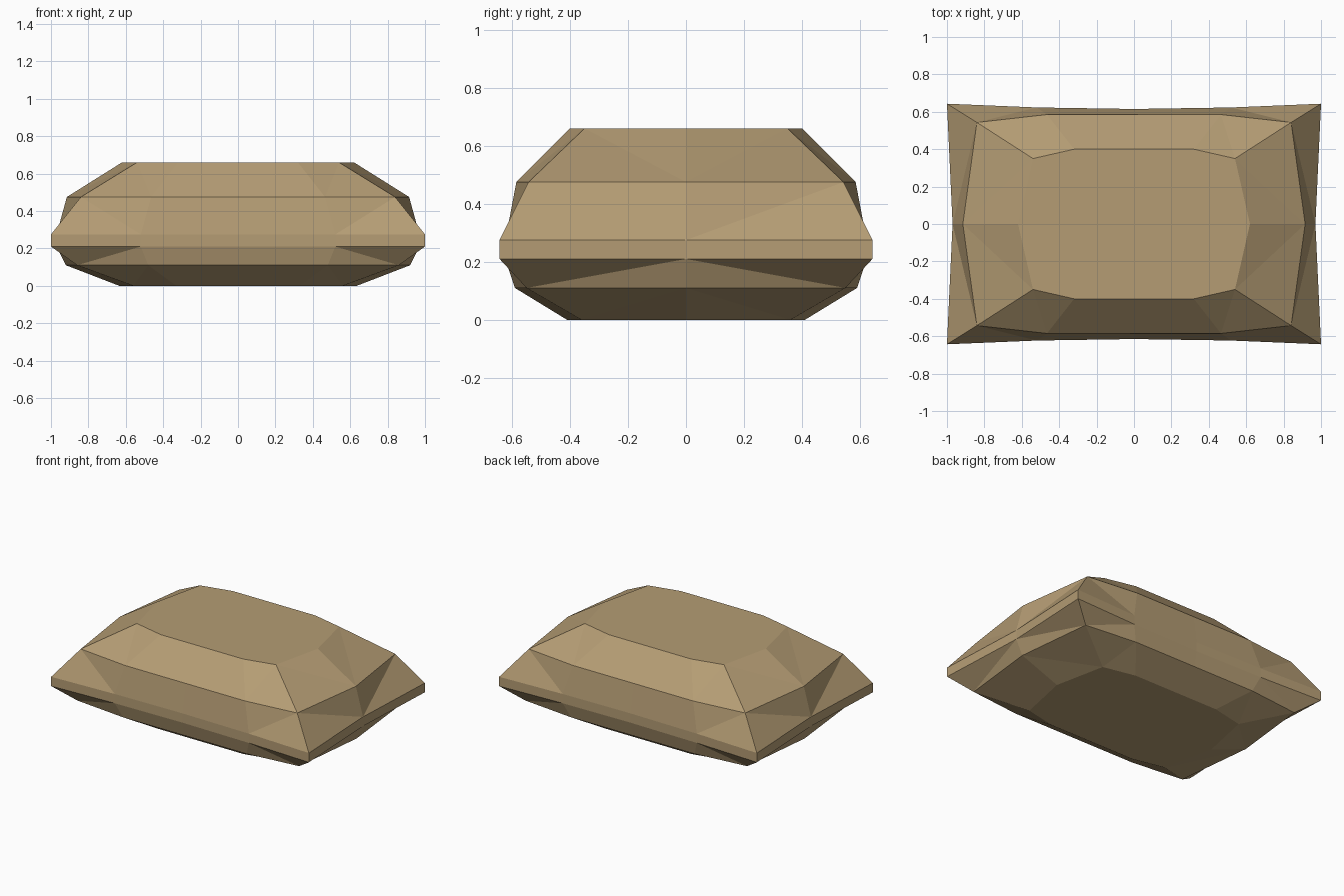
import bpy, bmesh

if "Cube" in bpy.data.objects:
    bpy.data.objects.remove(bpy.data.objects["Cube"])

# Cushion fabric
mat = bpy.data.materials.new("tan fabric")
mat.diffuse_color = (0.46, 0.335, 0.175, 1)
mat.use_nodes = True
mat.node_tree.nodes["Principled BSDF"].inputs["Base Color"].default_value = mat.diffuse_color

# Rings: z, corner (x, y), long-side point (x, y), long-side middle y, end x
RINGS = [
    (0.00, (0.56, 0.36), (0.33, 0.41), 0.41, 0.635),
    (0.11, (0.86, 0.55), (0.48, 0.59), 0.59, 0.92),
    (0.21, (1.00, 0.643), (0.52, 0.623), 0.615, 0.97),
    (0.275, (1.00, 0.643), (0.52, 0.623), 0.615, 0.97),
    (0.475, (0.84, 0.543), (0.465, 0.585), 0.585, 0.915),
    (0.66, (0.54, 0.35), (0.32, 0.40), 0.40, 0.62),
]
CORNERS = (1, 5, 7, 11)


def ring_points(z, c, s, my, ex):
    quarter = [(ex, 0), c, s, (0, my)]
    half = quarter + [(-x, y) for x, y in quarter[-2::-1]]
    return [(x, y, z) for x, y in half + [(x, -y) for x, y in half[-2:0:-1]]]


bm = bmesh.new()
loops = [[bm.verts.new(p) for p in ring_points(*r)] for r in RINGS]
n = len(loops[0])

# Walls: creases run from each side point of the outer ring to the inner corner
for k in range(len(loops) - 1):
    inner, outer = (loops[k], loops[k + 1]) if k < 2 else (loops[k + 1], loops[k])
    for i in range(n):
        j = (i + 1) % n
        if k == 2:
            bm.faces.new((outer[i], outer[j], inner[j], inner[i]))
        elif j in CORNERS:
            bm.faces.new((outer[i], outer[j], inner[j]))
            bm.faces.new((outer[i], inner[j], inner[i]))
        elif i in CORNERS:
            bm.faces.new((outer[i], outer[j], inner[i]))
            bm.faces.new((outer[j], inner[j], inner[i]))
        else:
            bm.faces.new((outer[i], outer[j], inner[j], inner[i]))

# Flat top and bottom
bm.faces.new(loops[-1])
bm.faces.new(loops[0])
bmesh.ops.recalc_face_normals(bm, faces=bm.faces)

mesh = bpy.data.meshes.new("cushion")
bm.to_mesh(mesh)
bm.free()
mesh.materials.append(mat)
bpy.context.collection.objects.link(bpy.data.objects.new("cushion", mesh))
